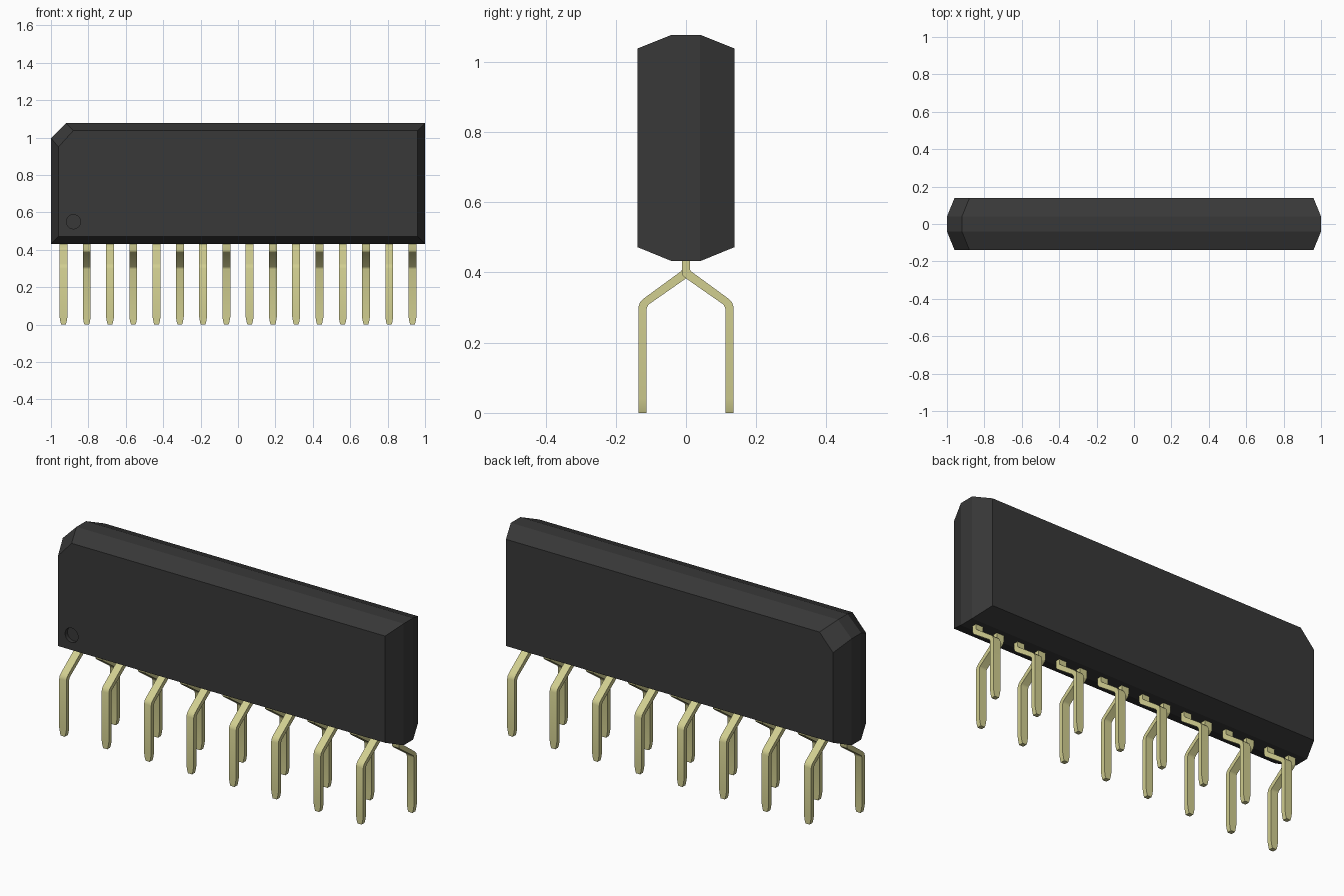
import bpy, bmesh, math

cube = bpy.data.objects.get("Cube")
if cube:
    bpy.data.objects.remove(cube, do_unlink=True)


def material(name, rgb):
    m = bpy.data.materials.new(name)
    m.use_nodes = True
    m.diffuse_color = (*rgb, 1)
    bsdf = next(n for n in m.node_tree.nodes if n.type == 'BSDF_PRINCIPLED')
    bsdf.inputs["Base Color"].default_value = (*rgb, 1)
    bsdf.inputs["Roughness"].default_value = 0.6
    return m


def loft(name, rings, mat):
    """Skin a row of matching point rings and cap both ends."""
    bm = bmesh.new()
    loops = [[bm.verts.new(p) for p in ring] for ring in rings]
    n = len(loops[0])
    for a, b in zip(loops, loops[1:]):
        for i in range(n):
            j = (i + 1) % n
            bm.faces.new((a[i], a[j], b[j], b[i]))
    bm.faces.new(loops[0])
    bm.faces.new(loops[-1])
    bmesh.ops.recalc_face_normals(bm, faces=bm.faces)
    me = bpy.data.meshes.new(name)
    bm.to_mesh(me)
    bm.free()
    me.materials.append(mat)
    ob = bpy.data.objects.new(name, me)
    bpy.context.collection.objects.link(ob)
    return ob


def activate(ob):
    bpy.ops.object.select_all(action='DESELECT')
    ob.select_set(True)
    bpy.context.view_layer.objects.active = ob


black = material("black plastic", (0.04, 0.04, 0.04))
metal = material("pale gold metal", (0.64, 0.62, 0.28))

# Body: wide middle band tapering to the front and back faces, one cut corner
middle = [(-1, 0.432), (1, 0.432), (1, 1.077), (-0.92, 1.077), (-1, 0.997)]
face = [(-0.96, 0.472), (0.96, 0.472), (0.96, 1.038), (-0.88, 1.038), (-0.96, 0.95)]
layers = [(-0.138, face), (-0.04, middle), (0.04, middle), (0.138, face)]
body = loft("body", [[(x, y, z) for x, z in pts] for y, pts in layers], black)

# Round marker recess in the front face
bpy.ops.mesh.primitive_cylinder_add(vertices=32, radius=0.038, depth=0.04,
                                    location=(-0.88, -0.138, 0.55),
                                    rotation=(math.pi / 2, 0, 0))
cutter = bpy.context.object
cutter.name = "recess_cutter"
cutter.hide_render = True
cutter.data.materials.append(black)
cut = body.modifiers.new("recess", 'BOOLEAN')
cut.operation = 'DIFFERENCE'
cut.solver = 'EXACT'
cut.object = cutter
activate(body)
bpy.ops.object.modifier_apply(modifier=cut.name)
bpy.data.objects.remove(cutter, do_unlink=True)

# Pins: outer (y, z), inner (y, z), half width, from the body down to the tip
HALF = 0.021
sections = [
    ((0.012, 0.45), (-0.012, 0.45), HALF),
    ((0.012, 0.407), (-0.012, 0.402), HALF),
    ((0.013, 0.405), (-0.009, 0.391), HALF),
    ((0.016, 0.402), (0.0, 0.383), HALF),
    ((0.12, 0.326), (0.106, 0.309), HALF),
    ((0.131, 0.315), (0.11, 0.303), HALF),
    ((0.136, 0.3), (0.112, 0.296), HALF),
    ((0.136, 0.04), (0.112, 0.04), HALF),
    ((0.136, 0.012), (0.112, 0.012), 0.016),
    ((0.136, 0), (0.112, 0), 0.012),
]
COUNT, PITCH = 16, 0.1244
for k in range(COUNT):
    x = (k - (COUNT - 1) / 2) * PITCH
    side = -1 if k % 2 == 0 else 1
    rings = [[(x - w, side * o[0], o[1]), (x + w, side * o[0], o[1]),
              (x + w, side * i[0], i[1]), (x - w, side * i[0], i[1])]
             for o, i, w in sections]
    pin = loft(f"{'front' if side < 0 else 'back'}_pin_{k + 1}", rings, metal)
    activate(pin)
    bpy.ops.object.shade_smooth_by_angle(angle=math.radians(30))
